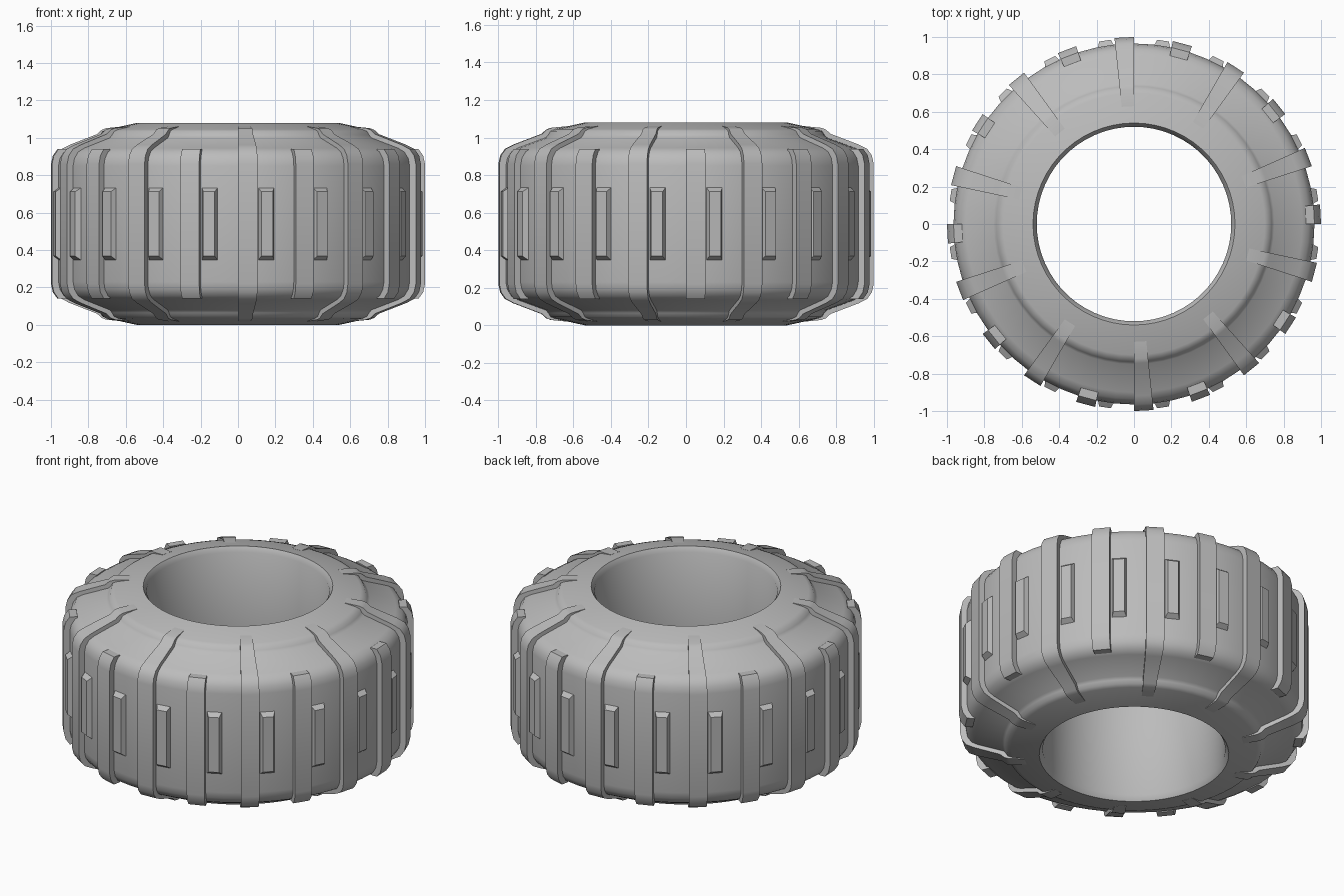
import bpy
import bmesh
from math import cos, sin, radians

HEIGHT = 1.08
SEGMENTS = 60
STEP = 360 / SEGMENTS

cube = bpy.data.objects.get("Cube")
if cube:
    bpy.data.objects.remove(cube, do_unlink=True)

rubber = bpy.data.materials.new("grey rubber")
rubber.use_nodes = True
GREY = (0.5, 0.5, 0.5, 1)
rubber.diffuse_color = GREY
rubber.node_tree.nodes["Principled BSDF"].inputs["Base Color"].default_value = GREY


def mirrored(half):
    """Complete an upper half profile (r, z) with its lower reflection."""
    return half + [(r, HEIGHT - z) for r, z in reversed(half)]


def polar(r, angle, z):
    a = radians(angle)
    return (r * cos(a), r * sin(a), z)


def bridge(bm, first, second):
    n = len(first)
    for i in range(n):
        j = (i + 1) % n
        bm.faces.new((first[i], first[j], second[j], second[i]))


def add_sector(bm, profile, start):
    """Closed wedge of one body segment with the given profile."""
    rings = [[bm.verts.new(polar(r, start + da, z)) for r, z in profile]
             for da in (0, STEP)]
    bridge(bm, *rings)
    bm.faces.new(rings[0])
    bm.faces.new(rings[1][::-1])


def finish(bm, name, smooth_angle):
    bmesh.ops.recalc_face_normals(bm, faces=bm.faces)
    mesh = bpy.data.meshes.new(name)
    bm.to_mesh(mesh)
    bm.free()
    mesh.materials.append(rubber)
    obj = bpy.data.objects.new(name, mesh)
    bpy.context.collection.objects.link(obj)
    bpy.ops.object.select_all(action="DESELECT")
    obj.select_set(True)
    bpy.context.view_layer.objects.active = obj
    bpy.ops.object.shade_smooth_by_angle(angle=radians(smooth_angle))
    return obj


# Tyre body: hole lip, raised sidewall ring, shoulder and tread wall
body = mirrored([
    (0.52, 1.05), (0.54, 1.08), (0.70, 1.045), (0.725, 1.035), (0.737, 1.015),
    (0.75, 1.0), (0.90, 0.945), (0.935, 0.925), (0.957, 0.89), (0.965, 0.85)])
bm = bmesh.new()
rings = [[bm.verts.new(polar(r, i * STEP, z)) for r, z in body]
         for i in range(SEGMENTS)]
for i in range(SEGMENTS):
    bridge(bm, rings[i - 1], rings[i])
finish(bm, "tyre_body", 40)

# Long tread bars wrap over both shoulders onto the sidewall rings
long_outer = [(0.63, 1.061), (0.72, 1.052), (0.745, 1.043), (0.77, 1.02),
              (0.92, 0.963), (0.965, 0.94), (0.99, 0.905), (1.0, 0.86)]
long_inner = [(0.93, 0.85), (0.88, 0.92), (0.72, 0.98), (0.63, 1.03)]
bm = bmesh.new()
profile = mirrored(long_outer) + [(r, HEIGHT - z) for r, z in long_inner[::-1]] + long_inner
for k in range(10):
    add_sector(bm, profile, 18 + 36 * k)
finish(bm, "long_tread_bars", 35)

# Short tread bars stay on the tread wall
short_outer = [(0.92, 0.94), (0.965, 0.94), (0.99, 0.905), (1.0, 0.86)]
bm = bmesh.new()
for k in range(10):
    add_sector(bm, mirrored(short_outer), 36 * k)
finish(bm, "short_tread_bars", 35)

# Bevelled blocks between the bars
bm = bmesh.new()
for k in range(20):
    mid = 9 + 18 * k
    rings = []
    for r, half_angle, half_height in ((0.955, 2.75, 0.2), (0.993, 1.8, 0.172)):
        rings.append([bm.verts.new(polar(r, mid + sa * half_angle, HEIGHT / 2 + sz * half_height))
                      for sa, sz in ((-1, -1), (1, -1), (1, 1), (-1, 1))])
    bridge(bm, *rings)
    bm.faces.new(rings[0][::-1])
    bm.faces.new(rings[1])
finish(bm, "tread_blocks", 20)
